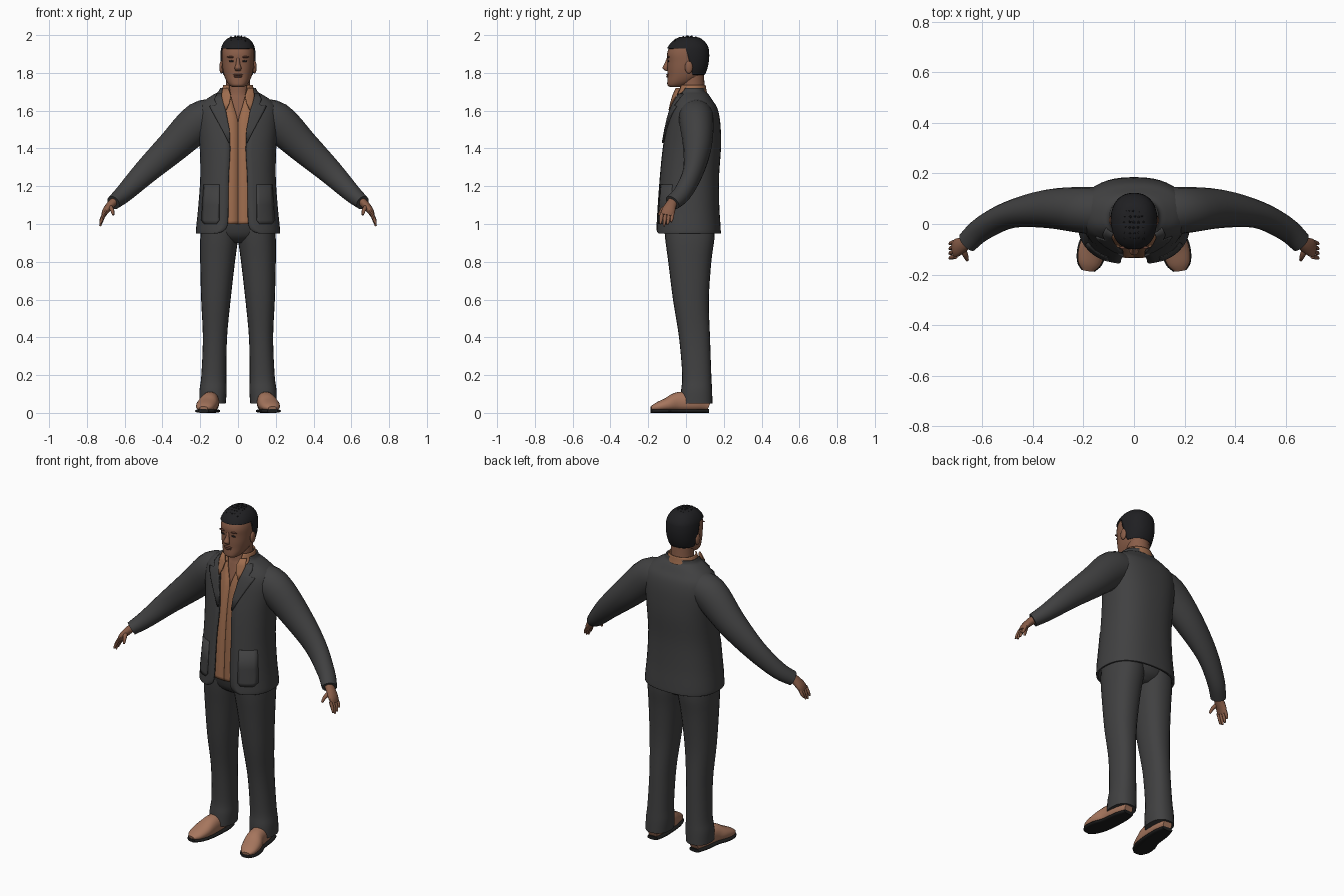
import bpy, bmesh, math, random
from mathutils import Vector, Matrix

if "Cube" in bpy.data.objects:
    bpy.data.objects.remove(bpy.data.objects["Cube"])
random.seed(3)
made = []


def material(name, r, g, b):
    m = bpy.data.materials.new(name)
    m.use_nodes = True
    m.diffuse_color = (r, g, b, 1)
    node = next(n for n in m.node_tree.nodes if n.type == "BSDF_PRINCIPLED")
    node.inputs["Base Color"].default_value = (r, g, b, 1)
    node.inputs["Roughness"].default_value = 0.8
    return m


SUIT = material("charcoal cloth", .052, .052, .053)
SHIRT = material("rust shirt", .34, .15, .075)
SKIN = material("brown skin", .25, .11, .065)
LIP = material("dark skin", .15, .06, .04)
HAIR = material("black hair", .014, .014, .016)
SHOE = material("tan leather", .38, .18, .11)
SOLE = material("black sole", .012, .012, .012)


def finish(name, bm, mat, mirror=False, thick=0):
    mesh = bpy.data.meshes.new(name)
    bm.to_mesh(mesh)
    bm.free()
    mesh.materials.append(mat)
    ob = bpy.data.objects.new(name, mesh)
    bpy.context.collection.objects.link(ob)
    if thick:
        s = ob.modifiers.new("thickness", "SOLIDIFY")
        s.thickness, s.offset = thick, -1
    if mirror:
        ob.modifiers.new("mirror", "MIRROR")
    made.append(ob)
    return ob


def smooth(rows, k=4):
    """Catmull-Rom resampling of a list of tuples."""
    out = []
    for i in range(len(rows) - 1):
        a, b, c, d = (rows[min(max(i + o, 0), len(rows) - 1)] for o in (-1, 0, 1, 2))
        for s in range(k):
            t = s / k
            out.append(tuple(q + .5 * t * (r - p + t * (2*p - 5*q + 4*r - e + t * (3*(q - r) + e - p)))
                             for p, q, r, e in zip(a, b, c, d)))
    return out + [rows[-1]]


def grid(bm, pts, wrap=False):
    rows = [[bm.verts.new(p) for p in r] for r in pts]
    n = len(rows[0])
    for lo, hi in zip(rows, rows[1:]):
        for j in range(n if wrap else n - 1):
            bm.faces.new((lo[j], lo[(j + 1) % n], hi[(j + 1) % n], hi[j]))
    return rows


def sgnpow(v, e):
    return math.copysign(abs(v) ** e, v)


def tube(name, rows, mat, ref=None, mirror=False, n=20, p=2.0, floor=None):
    """Closed loft through rows of (x, y, z, radius_u, radius_v)."""
    rows = smooth(rows)
    pts = []
    for i, (x, y, z, ru, rv) in enumerate(rows):
        u, v = Vector((1, 0, 0)), Vector((0, 1, 0))
        if ref:
            t = Vector(rows[min(i + 1, len(rows) - 1)][:3]) - Vector(rows[max(i - 1, 0)][:3])
            u = Vector(ref).cross(t).normalized()
            v = t.normalized().cross(u)
        ring = []
        for j in range(n):
            a = math.tau * j / n
            q = Vector((x, y, z)) + u * ru * sgnpow(math.cos(a), 2/p) + v * rv * sgnpow(math.sin(a), 2/p)
            if floor is not None:
                q.z = max(q.z, floor)
            ring.append(q)
        pts.append(ring)
    bm = bmesh.new()
    rings = grid(bm, pts, True)
    bm.faces.new(rings[0])
    bm.faces.new(rings[-1])
    bmesh.ops.recalc_face_normals(bm, faces=bm.faces[:])
    return finish(name, bm, mat, mirror)


def shell(rows, n=40, p=2.4):
    """Garment sheet through rows of (z, cy, rx, ry, half_gap), open at the front."""
    pts = []
    for z, cy, rx, ry, gap in rows:
        a0 = math.asin(min(1, (max(gap, 0) / rx) ** (p / 2)))
        ring = []
        for j in range(n + 1):
            a = a0 + (math.tau - 2 * a0) * j / n
            ring.append((rx * sgnpow(math.sin(a), 2/p), cy - ry * sgnpow(math.cos(a), 2/p), z))
        pts.append(ring)
    bm = bmesh.new()
    grid(bm, pts)
    return bm


def front(rows, x, z, p=2.4):
    """Front y of a garment sheet at x, z."""
    for a, b in zip(rows, rows[1:]):
        if z <= b[0]:
            break
    t = min(max((z - a[0]) / (b[0] - a[0]), 0), 1)
    cy, rx, ry = (a[i] + t * (b[i] - a[i]) for i in (1, 2, 3))
    return cy - ry * (1 - min(1, abs(x) / rx) ** p) ** (1 / p)


def patch(name, rows, surface, off, mat, thick, cols=6):
    """Mirrored cloth piece laid on a sheet, rows of (z, inner x, outer x)."""
    bm = bmesh.new()
    pts = []
    for z, a, b in rows:
        xs = [a + (b - a) * j / cols for j in range(cols + 1)]
        pts.append([(x, front(surface, x, z) - off, z) for x in xs])
    grid(bm, pts)
    return finish(name, bm, mat, True, thick)


def blob(name, loc, size, mat, mirror=False):
    bm = bmesh.new()
    m = Matrix.Translation(loc) @ Matrix.Diagonal((*size, 1))
    bmesh.ops.create_uvsphere(bm, u_segments=14, v_segments=8, radius=1, matrix=m)
    return finish(name, bm, mat, mirror)


# Jacket body, lapels and pockets
jacket = smooth([(.95, .012, .222, .172, .11), (.965, .012, .223, .172, .075), (1, .012, .22, .17, .056),
                 (1.1, .012, .21, .164, .052), (1.25, .017, .2, .158, .05), (1.4, .03, .203, .155, .042),
                 (1.5, .038, .212, .146, .05), (1.57, .042, .215, .135, .06), (1.62, .043, .205, .12, .07),
                 (1.655, .04, .175, .1, .078), (1.685, .035, .13, .085, .085), (1.7, .03, .105, .075, .088),
                 (1.72, .03, .095, .072, .088)])
finish("jacket_body", shell(jacket), SUIT, thick=.01)
patch("lapel", [(1.43, .042, .05), (1.5, .045, .085), (1.56, .057, .118), (1.6, .064, .14), (1.625, .07, .152),
                (1.632, .072, .115), (1.66, .078, .125), (1.69, .085, .112)], jacket, .009, SUIT, .008)
patch("pocket", [(1, .115, .18), (1.02, .1, .195), (1.1, .1, .19), (1.21, .1, .182)], jacket, .004, SUIT, .006)

# Sleeves
Y, X = (0, 1, 0), (1, 0, 0)
tube("sleeve", [(.1, .05, 1.575, .085, .09), (.2, .055, 1.545, .103, .092), (.345, .06, 1.41, .086, .076),
                (.49, .037, 1.275, .066, .054), (.6, -.018, 1.165, .049, .048), (.66, -.072, 1.113, .038, .044)],
     SUIT, Y, True)

# Hands
tube("palm", [(.645, -.062, 1.13, .022, .026), (.675, -.08, 1.1, .022, .03), (.7, -.093, 1.07, .018, .036),
              (.712, -.1, 1.045, .012, .034)], SKIN, Y, True, 14)
for i, name in enumerate(("index", "middle", "ring", "little")):
    y = -.128 + .019 * i
    drop = (.045, .056, .05, .034)[i]
    tube(name + "_finger", [(.706, y, 1.058, .009, .01), (.722, y - .004, 1.045 - drop / 2, .009, .009),
                            (.73, y - .008, 1.045 - drop, .005, .005)], SKIN, Y, True, 8)
tube("thumb", [(.68, -.095, 1.095, .013, .013), (.667, -.125, 1.075, .011, .011),
               (.66, -.143, 1.048, .006, .006)], SKIN, X, True, 8)

# Trousers
tube("trouser_leg", [(.135, .055, .05, .07, .085), (.132, .056, .12, .072, .082), (.128, .057, .2, .066, .077),
                     (.122, .045, .4, .064, .082), (.117, .026, .6, .078, .095), (.108, .02, .8, .092, .114),
                     (.1, .02, .92, .1, .13), (.092, .018, 1.01, .098, .135)], SUIT, None, True, 24, 2.3)
tube("trouser_hips", [(0, .02, .9, .06, .08), (0, .018, .94, .15, .125), (0, .014, 1.02, .188, .145)],
     SUIT, None, False, 28, 2.3)

# Shirt and collar
shirt = smooth([(1, .012, .19, .147, .001), (1.1, .012, .185, .143, .001), (1.25, .016, .18, .138, .001),
                (1.4, .03, .18, .137, .001), (1.54, .04, .18, .121, .001), (1.62, .04, .17, .1, .022),
                (1.67, .035, .11, .085, .036), (1.7, .03, .086, .075, .042)])
finish("shirt_body", shell(shirt), SHIRT, thick=.006)
collar = smooth([(1.672, .03, .098, .088, .045), (1.7, .03, .089, .08, .045), (1.735, .032, .078, .072, .05)])
finish("shirt_collar", shell(collar, 28, 2.1), SHIRT, thick=.006)
patch("collar_wing", [(1.605, .062, .066), (1.64, .046, .078), (1.68, .038, .088), (1.72, .052, .082)],
      smooth([(1.6, .04, .17, .135, 0), (1.66, .035, .14, .112, 0), (1.735, .03, .09, .085, 0)]), .004, SHIRT, .006)

# Neck and chest
tube("neck", [(0, .04, 1.48, .15, .115), (0, .04, 1.56, .155, .106), (0, .038, 1.62, .14, .09),
              (0, .035, 1.665, .09, .075), (0, .034, 1.7, .066, .066), (0, .033, 1.8, .062, .062)], SKIN, None, False, 28)

# Head, from rows of (z, front y, back y, half width)
profile = [(1.725, -.085, -.03, .03), (1.735, -.098, .01, .045), (1.755, -.099, .05, .06), (1.785, -.097, .088, .073),
           (1.82, -.098, .105, .081), (1.86, -.098, .114, .085), (1.9, -.1, .116, .086), (1.935, -.088, .11, .08),
           (1.962, -.062, .088, .063), (1.978, -.03, .06, .038), (1.982, .008, .02, .006)]
head = [(z, (f + b) / 2, w, (b - f) / 2, 0) for z, f, b, w in profile]
tube("head", [(0, cy, z, rx, ry) for z, cy, rx, ry, g in head], SKIN, None, False, 32, 2.3)
tube("nose", [(0, -.092, 1.878, .008, .01), (0, -.101, 1.848, .011, .013), (0, -.109, 1.826, .018, .015),
              (0, -.101, 1.811, .014, .008)], SKIN, None, False, 12)
skull = smooth(head)
blob("ear", (.088, .015, 1.83), (.011, .021, .034), SKIN, True)
blob("eye", (.035, front(skull, .035, 1.862) - .001, 1.862), (.014, .004, .005), HAIR, True)
blob("eyebrow", (.037, front(skull, .037, 1.884), 1.884), (.022, .006, .005), LIP, True)
blob("upper_lip", (0, -.096, 1.79), (.026, .01, .005), LIP)
blob("lower_lip", (0, -.095, 1.78), (.022, .01, .006), LIP)

# Hair cap trimmed along the hairline
bm = shell([(z + max(0, z - 1.9) * .12, cy, rx + .007, ry + .007, 0) for z, cy, rx, ry, g in skull], 40, 2.3)
bmesh.ops.remove_doubles(bm, verts=bm.verts[:], dist=.0005)
for co, no in (((0, 0, 1.93), (0, 0, 1)), ((0, 0, 1.93), (0, 1, .25)), ((0, 0, 1.79), (0, 0, 1))):
    bmesh.ops.bisect_plane(bm, geom=bm.verts[:] + bm.edges[:] + bm.faces[:], plane_co=co, plane_no=no)
bald = []
for f in bm.faces:
    c = f.calc_center_median()
    if c.z < 1.93 and (c.z < 1.79 or c.y < .25 * (1.93 - c.z)):
        bald.append(f)
bmesh.ops.delete(bm, geom=bald, context="FACES")
bmesh.ops.holes_fill(bm, edges=[e for e in bm.edges if e.is_boundary and e.verts[0].co.z > 1.98], sides=0)
finish("hair_cap", bm, HAIR, thick=.009)

# Short tufts on the crown
bm = bmesh.new()
for i in range(-2, 3):
    for j in range(7):
        x, y = i * .017 + random.uniform(-.005, .005), -.055 + j * .021
        z = 1.987 - 5 * x * x - 4 * (y - .012) ** 2
        m = Matrix.Translation((x, y, z)) @ Matrix.Rotation(random.uniform(-.4, .4), 4, "X")
        bmesh.ops.create_cone(bm, cap_ends=True, segments=6, radius1=.012, radius2=.003, depth=.024, matrix=m)
finish("hair_tufts", bm, HAIR)

# Shoes
shoe = [(.138, .12, .035, .025, .028), (.142, .06, .055, .05, .043), (.15, -.04, .055, .055, .048),
        (.165, -.1, .042, .038, .054), (.177, -.155, .03, .024, .045), (.182, -.185, .024, .01, .022)]
tube("shoe", shoe, SHOE, X, True, 20, 2.2, .016)
tube("shoe_sole", [(x, y, .01, .01, w + .005) for x, y, z, h, w in shoe], SOLE, X, True, 20, 3, 0)

# Smooth shading with sharp creases kept
bpy.ops.object.select_all(action="DESELECT")
for ob in made:
    ob.select_set(True)
bpy.context.view_layer.objects.active = made[0]
bpy.ops.object.shade_smooth_by_angle(angle=math.radians(45))
